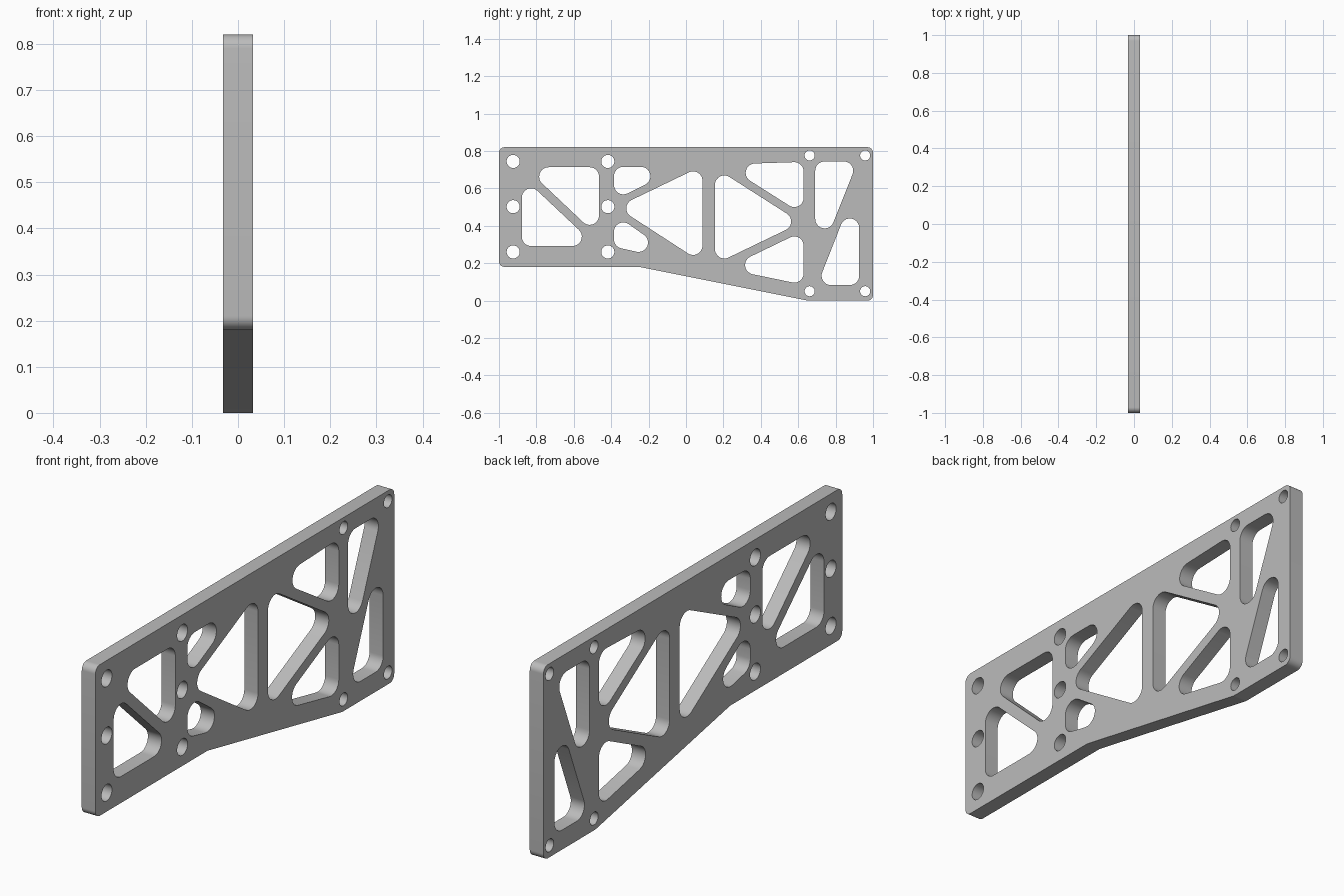
import bpy
import bmesh
from math import atan2, cos, sin, pi, tau, radians
from mathutils import Matrix, Vector

cube = bpy.data.objects.get("Cube")
if cube:
    bpy.data.objects.remove(cube, do_unlink=True)

HALF_THICKNESS = 0.032
POCKET_RADIUS = 0.05


def rounded(centres, r, steps=10):
    """Outline a constant distance r outside a polygon of arc centres."""
    pts = [Vector(c) for c in centres]
    n = len(pts)
    if n == 1:
        return [pts[0] + r * Vector((cos(tau * i / 32), sin(tau * i / 32)))
                for i in range(32)]
    area = sum(pts[i - 1].cross(pts[i]) for i in range(n))
    if area < 0:
        pts.reverse()
    out = []
    for i, p in enumerate(pts):
        d1 = (p - pts[i - 1]).normalized()
        d2 = (pts[(i + 1) % n] - p).normalized()
        n1, n2 = Vector((d1.y, -d1.x)), Vector((d2.y, -d2.x))
        if d1.cross(d2) < 0:  # inward corner stays sharp
            out.append(p + r * (n1 + n2) / (1 + n1.dot(n2)))
            continue
        start = atan2(n1.y, n1.x)
        turn = atan2(d1.cross(d2), d1.dot(d2))
        for k in range(steps + 1):
            a = start + turn * k / steps
            out.append(p + r * Vector((cos(a), sin(a))))
    return out


# Outer edge of the plate, as arc centres in (y, z)
outline = [(-.97, .21), (-.247, .21), (.655, .03), (.97, .03), (.97, .79), (-.97, .79)]

# Lightening pockets
pockets = [
    [(-.735, .663), (-.515, .663), (-.515, .455)],   # front upper
    [(-.828, .55), (-.828, .342), (-.607, .342)],    # front lower
    [(-.335, .665), (-.24, .665), (-.335, .618)],    # small upper
    [(-.335, .368), (-.335, .328), (-.253, .31)],    # small lower
    [(-.269, .493), (.038, .641), (.038, .294)],     # middle, pointing forward
    [(.205, .619), (.205, .275), (.512, .423)],      # middle, pointing back
    [(.369, .683), (.579, .69), (.579, .55)],        # rear upper
    [(.366, .19), (.579, .293), (.579, .146)],       # rear lower
    [(.741, .694), (.844, .694), (.741, .436)],      # end upper
    [(.876, .389), (.876, .133), (.775, .133)],      # end lower
]

loops = [rounded(outline, .03)]
loops += [rounded(p, POCKET_RADIUS) for p in pockets]
# Bolt holes
loops += [rounded([(y, z)], .035) for y in (-.924, -.418) for z in (.26, .502, .744)]
loops += [rounded([(y, z)], .027) for y in (.661, .958) for z in (.05, .776)]

# Filled flat curve, thickened into the plate
curve = bpy.data.curves.new("plate_profile", "CURVE")
curve.dimensions = "2D"
curve.fill_mode = "BOTH"
curve.extrude = HALF_THICKNESS
for loop in loops:
    spline = curve.splines.new("POLY")
    spline.points.add(len(loop) - 1)
    for point, co in zip(spline.points, loop):
        point.co = (co.x, co.y, 0, 1)
    spline.use_cyclic_u = True
profile = bpy.data.objects.new("plate_profile", curve)
bpy.context.collection.objects.link(profile)
bpy.context.view_layer.update()
mesh = bpy.data.meshes.new_from_object(
    profile.evaluated_get(bpy.context.evaluated_depsgraph_get()))
bpy.data.objects.remove(profile, do_unlink=True)

# Stand the plate upright: profile x -> y, profile y -> z
mesh.transform(Matrix(((0, 0, 1, 0), (1, 0, 0, 0), (0, 1, 0, 0), (0, 0, 0, 1))))
bm = bmesh.new()
bm.from_mesh(mesh)
bmesh.ops.remove_doubles(bm, verts=bm.verts, dist=1e-5)
bmesh.ops.recalc_face_normals(bm, faces=bm.faces)
bm.to_mesh(mesh)
bm.free()

mesh.name = "side_plate"
plate = bpy.data.objects.new("side_plate", mesh)
bpy.context.collection.objects.link(plate)

# Plain grey finish
grey = bpy.data.materials.new("plain_grey")
grey.use_nodes = True
colour = (.5, .5, .5, 1)
grey.diffuse_color = colour
grey.node_tree.nodes["Principled BSDF"].inputs["Base Color"].default_value = colour
mesh.materials.clear()
mesh.materials.append(grey)

bpy.ops.object.select_all(action="DESELECT")
plate.select_set(True)
bpy.context.view_layer.objects.active = plate
bpy.ops.object.shade_smooth_by_angle(angle=radians(30))
